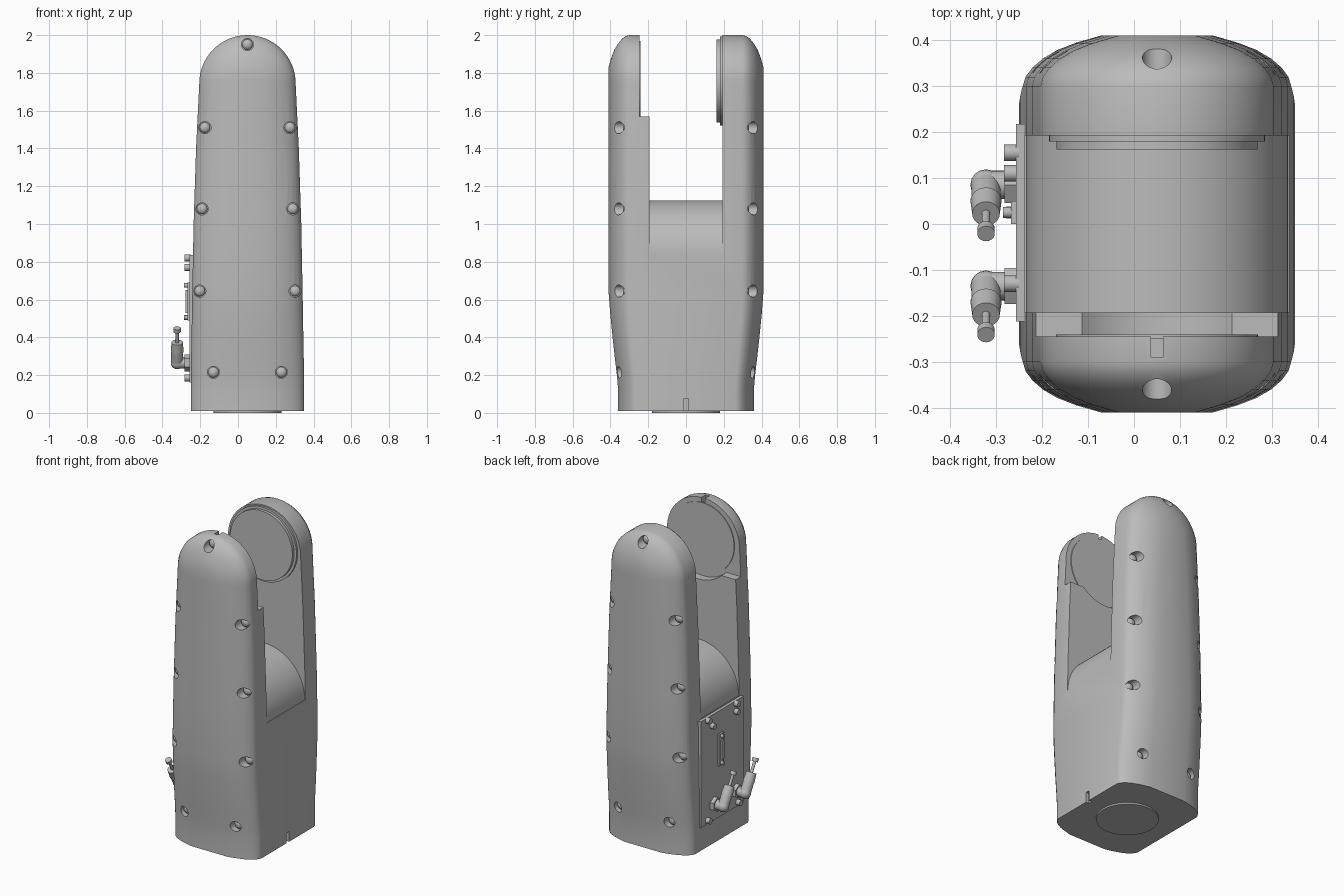
import bpy, bmesh, math
from mathutils import Vector

cube = bpy.data.objects.get("Cube")
if cube:
    bpy.data.objects.remove(cube, do_unlink=True)

grey = bpy.data.materials.new("plain grey")
grey.use_nodes = True
grey.diffuse_color = (0.5, 0.5, 0.5, 1)
grey.node_tree.nodes["Principled BSDF"].inputs["Base Color"].default_value = (0.5, 0.5, 0.5, 1)

CX = 0.05        # centre line of the housing in x
TOP = 1.745      # centre height of the rounded arm ends
R = 0.255        # radius of the arm ends


def finish(name, bm):
    bmesh.ops.recalc_face_normals(bm, faces=bm.faces)
    me = bpy.data.meshes.new(name)
    bm.to_mesh(me)
    bm.free()
    ob = bpy.data.objects.new(name, me)
    bpy.context.collection.objects.link(ob)
    me.materials.append(grey)
    return ob


def smooth(ob, angle=30):
    bpy.ops.object.select_all(action='DESELECT')
    ob.select_set(True)
    bpy.context.view_layer.objects.active = ob
    bpy.ops.object.shade_smooth_by_angle(angle=math.radians(angle))


def prism(name, pts, y0, y1):
    """Extrude an xz outline along y."""
    bm = bmesh.new()
    face = bm.faces.new([bm.verts.new((x, y0, z)) for x, z in pts])
    ext = bmesh.ops.extrude_face_region(bm, geom=[face])["geom"]
    verts = [v for v in ext if isinstance(v, bmesh.types.BMVert)]
    bmesh.ops.translate(bm, verts=verts, vec=(0, y1 - y0, 0))
    return finish(name, bm)


def box(name, lo, hi):
    pts = [(lo[0], lo[2]), (hi[0], lo[2]), (hi[0], hi[2]), (lo[0], hi[2])]
    return prism(name, pts, lo[1], hi[1])


def rod(name, a, b, r, r2=None, sides=24):
    """Cylinder or cone between two points."""
    a, b = Vector(a), Vector(b)
    bm = bmesh.new()
    bmesh.ops.create_cone(bm, cap_ends=True, segments=sides, radius1=r,
                          radius2=r if r2 is None else r2, depth=(b - a).length)
    turn = (b - a).to_track_quat('Z', 'Y').to_matrix()
    bmesh.ops.rotate(bm, verts=bm.verts, cent=(0, 0, 0), matrix=turn)
    bmesh.ops.translate(bm, verts=bm.verts, vec=(a + b) / 2)
    ob = finish(name, bm)
    smooth(ob)
    return ob


def ball(name, c, r, squash=1.0):
    bm = bmesh.new()
    bmesh.ops.create_uvsphere(bm, u_segments=16, v_segments=10, radius=r)
    for v in bm.verts:
        v.co = Vector((v.co.x, v.co.y * squash, v.co.z)) + Vector(c)
    ob = finish(name, bm)
    smooth(ob, 60)
    return ob


def cut(target, cutter):
    mod = target.modifiers.new("cut", 'BOOLEAN')
    mod.operation, mod.solver, mod.object = 'DIFFERENCE', 'EXACT', cutter
    bpy.context.view_layer.objects.active = target
    bpy.ops.object.modifier_apply(modifier=mod.name)
    bpy.data.objects.remove(cutter, do_unlink=True)


# Housing: a tapered arch outline, inset towards the front and back
sides = [(0.3, 0.01), (0.3, 0.12), (0.299, 0.2), (0.298, 0.3), (0.296, 0.4), (0.294, 0.52),
         (0.292, 0.64), (0.285, 1.0), (0.272, 1.4), (R, TOP)]


def outline(inset):
    right = [(w - inset, z) for w, z in sides]
    arc = [((R - inset) * math.cos(math.pi * k / 32), TOP + (R - inset) * math.sin(math.pi * k / 32))
           for k in range(1, 32)]
    return right + arc + [(-x, z) for x, z in reversed(right)]


half = [(0.3, 0), (0.32, 0.006), (0.34, 0.02), (0.36, 0.043), (0.378, 0.074), (0.394, 0.115), (0.41, 0.17)]
stations = [(-y, i) for y, i in reversed(half)] + half
bm = bmesh.new()
rings = []
for y, inset in stations:
    ring = []
    for x, z in outline(inset):
        t = min(max((0.64 - z) / 0.5, 0), 1)
        ring.append(bm.verts.new((CX + x, y * (1 - 0.125 * t ** 1.2), z)))
    rings.append(ring)
n = len(rings[0])
for a, b in zip(rings, rings[1:]):
    for i in range(n):
        k = (i + 1) % n
        bm.faces.new((a[i], a[k], b[k], b[i]))
for ring in (rings[0], rings[-1]):
    m = n // 2
    for i in range(m - 1):
        bm.faces.new((ring[i], ring[i + 1], ring[n - 2 - i], ring[n - 1 - i]))
    bm.faces.new((ring[m - 1], ring[m], ring[m + 1]))
housing = finish("housing", bm)

# Gap between the arms, with a round floor
arch = [(CX + 0.285 * math.cos(math.pi * k / 40), 0.84 + 0.285 * math.sin(math.pi * k / 40))
        for k in range(41)]
gap = arch + [(-0.5, 0.84), (-0.5, 2.2), (0.6, 2.2), (0.6, 0.84)]
cut(housing, prism("gap_cutter", gap, -0.193, 0.193))

# Recess in the inner face of the front arm, with a round lower edge
dip = [(CX + 0.24 * math.cos(a), TOP + 0.24 * math.sin(a))
       for a in [math.radians(227 + 86 * k / 20) for k in range(21)]]
recess = [(-0.5, 1.57)] + dip + [(0.6, 1.57), (0.6, 2.2), (-0.5, 2.2)]
cut(housing, prism("recess_cutter", recess, -0.245, -0.15))
cut(housing, box("top_notch_cutter", (0.037, -0.29, 1.93), (0.063, -0.2, 2.1)))
cut(housing, box("base_notch_cutter", (0.33, -0.013, -0.1), (0.5, 0.013, 0.075)))

# Screw pockets and screws on the front and back
screws = [(0, 1.95)]
for dx, z in [(0.225, 1.51), (0.24, 1.08), (0.252, 0.645), (0.18, 0.215)]:
    screws += [(dx, z), (-dx, z)]
for s in (-1, 1):
    for dx, z in screws:
        x = CX + dx
        cut(housing, rod("pocket_cutter", (x, s * 0.5, z), (x, s * 0.315, z), 0.032))
        ball("cover_screw", (x, s * 0.315, z), 0.028, 0.7)
smooth(housing, 25)

# Joint disc on the back arm, shallow disc on the front arm, disc under the base
rod("joint_flange", (CX, 0.2, 1.757), (CX, 0.18, 1.757), 0.235, sides=64)
rod("joint_disc", (CX, 0.2, 1.757), (CX, 0.162, 1.757), 0.219, sides=64)
rod("front_arm_disc", (CX, -0.25, 1.75), (CX, -0.24, 1.75), 0.22, sides=64)
rod("base_disc", (CX, 0, 0), (CX, 0, 0.03), 0.18, sides=64)

# Service panel on the right side
box("service_panel", (-0.257, -0.212, 0.16), (-0.225, 0.218, 0.835))
box("connector_base", (-0.268, 0.0, 0.49), (-0.25, 0.05, 0.69))
box("connector_plug", (-0.278, 0.012, 0.53), (-0.26, 0.038, 0.65))
for z in (0.505, 0.675):
    rod("connector_screw", (-0.25, 0.025, z), (-0.285, 0.025, z), 0.012)
for y, z in [(0.155, 0.82), (0.11, 0.77), (-0.13, 0.82), (-0.13, 0.77), (0.155, 0.185), (-0.15, 0.185)]:
    rod("panel_screw", (-0.25, y, z), (-0.283, y, z), 0.018)

# Two elbow air fittings with tilted adjusting knobs
tilt = Vector((0, -0.5, 0.866))
for y in (0.085, -0.135):
    elbow = Vector((-0.322, y, 0.265))
    rod("fitting_nut", (-0.25, y, 0.265), (-0.282, y, 0.265), 0.045, sides=6)
    rod("fitting_stem", (-0.25, y, 0.265), elbow, 0.031)
    ball("fitting_elbow", elbow, 0.034)
    rod("fitting_body", elbow, elbow + tilt * 0.07, 0.032)
    rod("fitting_collar", elbow + tilt * 0.07, elbow + tilt * 0.125, 0.034, 0.03)
    rod("knob_stem", elbow + tilt * 0.12, elbow + tilt * 0.2, 0.009)
    rod("knob", elbow + tilt * 0.19, elbow + tilt * 0.212, 0.019)
